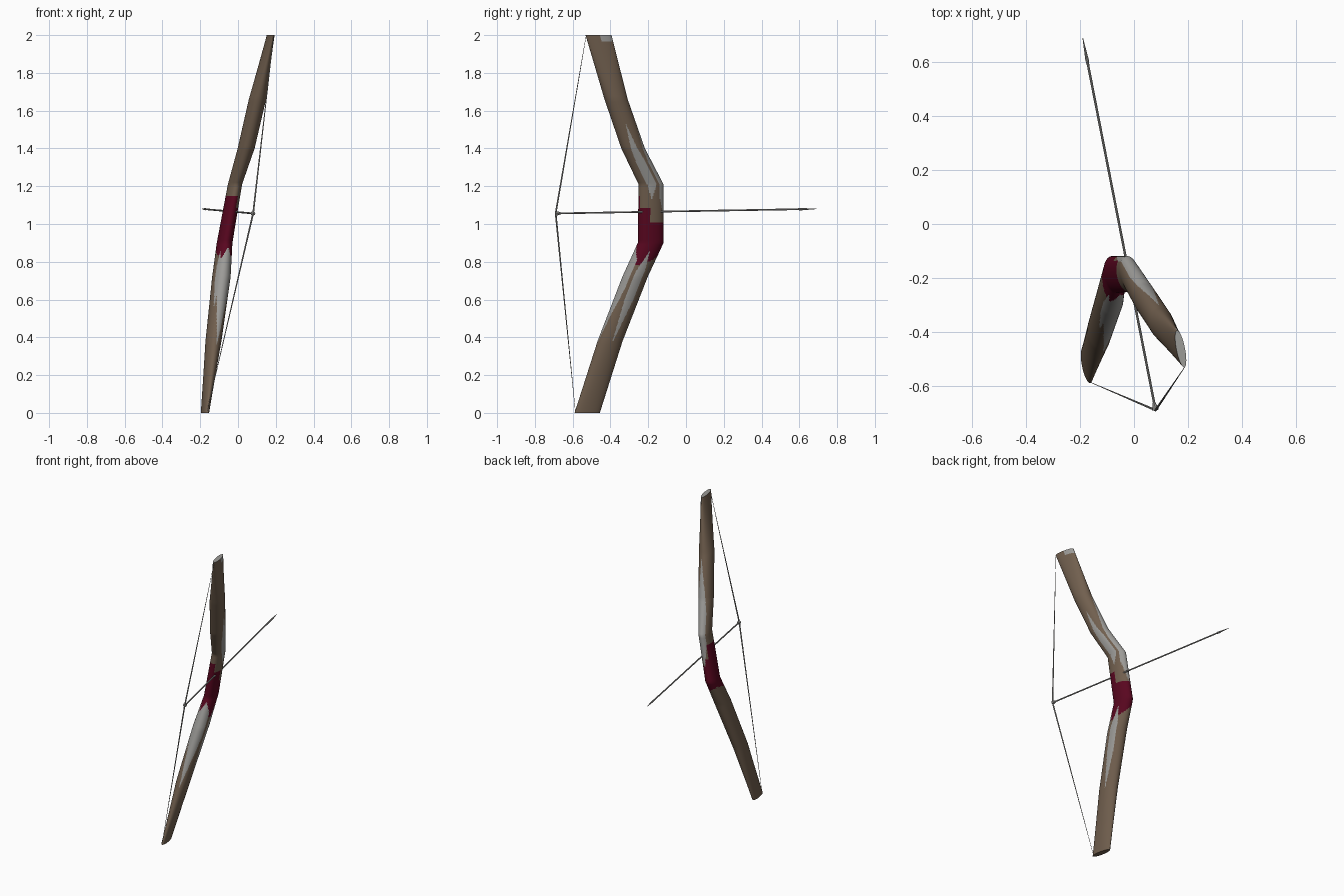
import bpy, bmesh, math
from mathutils import Vector

if "Cube" in bpy.data.objects:
    bpy.data.objects.remove(bpy.data.objects["Cube"])


def material(name, rgb):
    m = bpy.data.materials.new(name)
    m.diffuse_color = (*rgb, 1)
    m.use_nodes = True
    m.node_tree.nodes["Principled BSDF"].inputs["Base Color"].default_value = m.diffuse_color
    return m


wood = material("brown wood", (0.165, 0.115, 0.077))
leather = material("dark red grip", (0.10, 0.002, 0.014))
grey = material("grey", (0.33, 0.325, 0.31))


def finish(name, bm, mats, angle=40):
    bmesh.ops.recalc_face_normals(bm, faces=bm.faces)
    me = bpy.data.meshes.new(name)
    bm.to_mesh(me)
    bm.free()
    ob = bpy.data.objects.new(name, me)
    bpy.context.collection.objects.link(ob)
    for m in mats:
        me.materials.append(m)
    bpy.ops.object.select_all(action='DESELECT')
    ob.select_set(True)
    bpy.context.view_layer.objects.active = ob
    bpy.ops.object.shade_smooth_by_angle(angle=math.radians(angle))
    return ob


def loft(rings):
    """Skin closed rings of points; returns bmesh, side faces by (ring, side), top cap."""
    bm = bmesh.new()
    vs = [[bm.verts.new(p) for p in r] for r in rings]
    n = len(vs[0])
    sides = {}
    for i in range(len(vs) - 1):
        for j in range(n):
            k = (j + 1) % n
            sides[i, j] = bm.faces.new((vs[i][j], vs[i][k], vs[i + 1][k], vs[i + 1][j]))
    bm.faces.new(vs[0][::-1])
    top = bm.faces.new(vs[-1])
    return bm, sides, top


# Bow stave: horizontal oval sections (z, x, y, half depth, half thickness)
FWD = Vector((-0.192, 0.981, 0))
SIDE = Vector((0.981, 0.192, 0))
sections = [
    (0.00, -0.175, -0.523, 0.068, 0.018),
    (0.38, -0.130, -0.402, 0.067, 0.041),
    (0.72, -0.088, -0.270, 0.068, 0.048),
    (0.90, -0.071, -0.187, 0.069, 0.040),
    (1.21, -0.016, -0.185, 0.067, 0.036),
    (1.40, 0.043, -0.280, 0.063, 0.044),
    (1.66, 0.103, -0.370, 0.062, 0.045),
    (2.00, 0.173, -0.463, 0.070, 0.016),
]
STEP, SIDES = 20, 120
fine = []
for s, e in zip(sections, sections[1:]):
    for k in range(STEP):
        f = k / STEP
        fine.append([p + (q - p) * f for p, q in zip(s, e)])
fine.append(list(sections[-1]))
rings = []
for z, x, y, a, b in fine:
    ring = []
    for j in range(SIDES):
        t = 2 * math.pi * j / SIDES
        ring.append(Vector((x, y, z)) + FWD * a * math.cos(t) + SIDE * b * math.sin(t))
    rings.append(ring)
bm, sides, top = loft(rings)

# Grey tapering streaks: z start, z widest, z end, angle round the stave, half width
streaks = [
    (0.35, 0.78, 0.88, 170, 47),
    (0.55, 0.74, 0.86, 222, 15),
    (0.37, 0.70, 0.86, 84, 22),
    (1.13, 1.25, 1.54, 92, 24),
    (1.00, 1.20, 1.64, 8, 46),
]


def stave_material(z, deg):
    # front right corner of the top end
    if z > 1.97 and deg < 88:
        return 2
    for z0, zp, z1, c, w in streaks:
        if z0 < z < z1:
            taper = (z - z0) / (zp - z0) if z < zp else (z1 - z) / (z1 - zp)
            if abs((deg - c + 180) % 360 - 180) < w * min(1, taper * 1.4):
                return 2
    # grip wrap: slanted lower edge, stepped upper edge
    low = 0.82 - 0.04 * math.cos(math.radians(deg - 125))
    high = 1.01 if deg < 98 else 1.085 if deg < 157 else 1.15 if deg < 325 else 1.06
    return 1 if low < z < high else 0


for (i, j), f in sides.items():
    f.material_index = stave_material(f.calc_center_median().z, 360 * (j + 0.5) / SIDES)
top.material_index = 2
finish("bow_stave", bm, [wood, leather, grey])


def tube(name, points, radii, mat, sides=8):
    """Nearly straight round rod with a radius at each point."""
    d = (points[-1] - points[0]).normalized()
    up = Vector((0, 0, 1)) if abs(d.z) < 0.7 else Vector((0, 1, 0))
    u = d.cross(up).normalized()
    v = u.cross(d)
    out = []
    for p, r in zip(points, radii):
        out.append([p + u * r * math.cos(2 * math.pi * k / sides)
                    + v * r * math.sin(2 * math.pi * k / sides) for k in range(sides)])
    finish(name, loft(out)[0], [mat])


# Drawn string: one half to each limb tip, thinning towards the tip
nock = Vector((0.080, -0.690, 1.056))
for name, tip in (("upper_string", Vector((0.188, -0.530, 1.990))),
                  ("lower_string", Vector((-0.163, -0.586, 0.010)))):
    tube(name, [nock, nock.lerp(tip, 0.5), tip], [0.0045, 0.0028, 0.001], grey)

# Arrow shaft, nock and slim head
head = Vector((-0.190, 0.690, 1.080))
tube("arrow_shaft", [nock, nock.lerp(head, 0.94)], [0.0045, 0.0045], grey)
tube("arrow_nock", [nock, nock.lerp(head, 0.004), nock.lerp(head, 0.022)],
     [0.012, 0.012, 0.0045], grey)
tube("arrow_head", [nock.lerp(head, 0.925), nock.lerp(head, 0.94), head],
     [0.0045, 0.0065, 0.001], grey)
